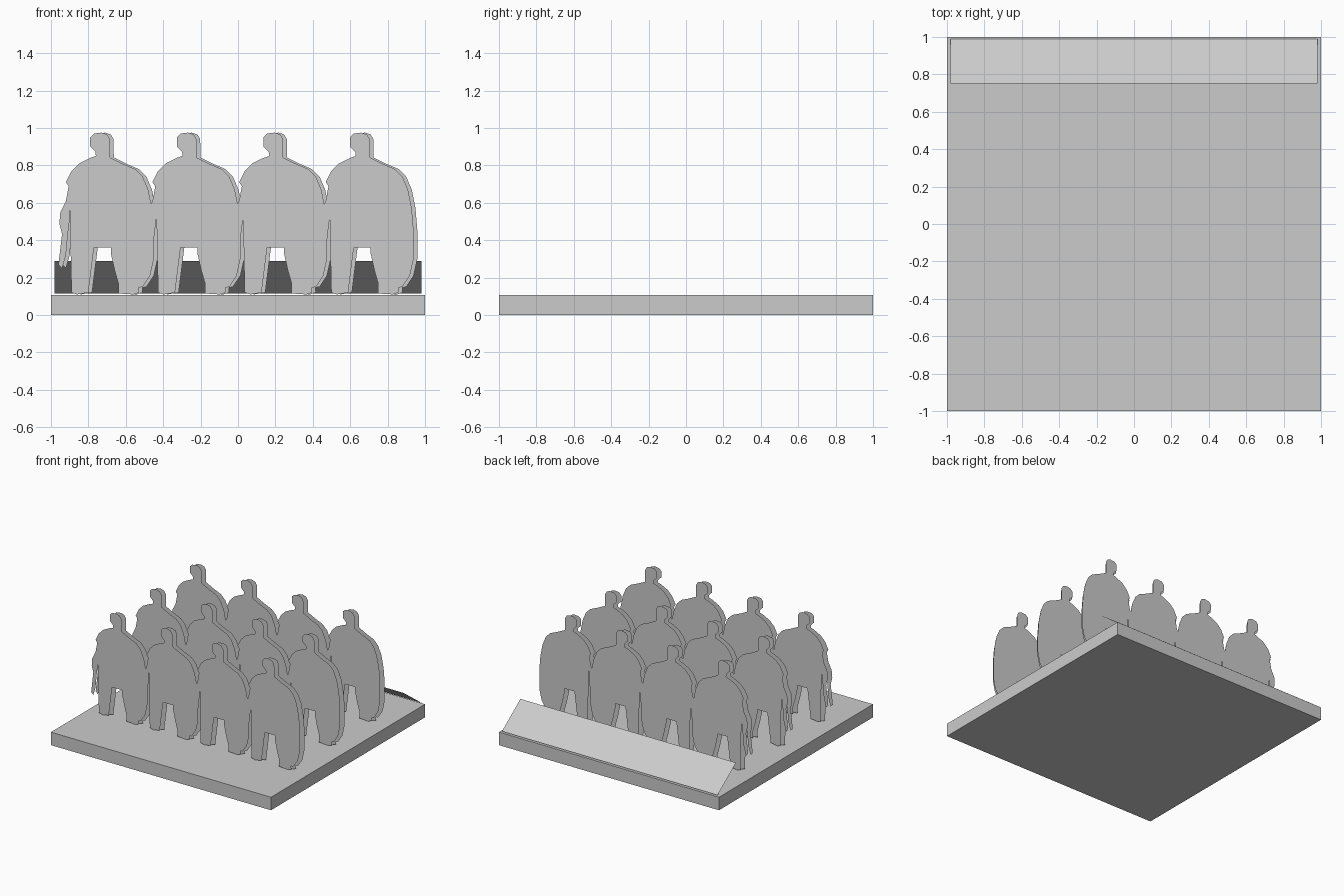
import bpy
import bmesh

cube = bpy.data.objects.get("Cube")
if cube:
    bpy.data.objects.remove(cube, do_unlink=True)

grey = bpy.data.materials.new("plain_grey")
grey.use_nodes = True
colour = (0.6, 0.6, 0.6, 1)
grey.diffuse_color = colour
grey.node_tree.nodes["Principled BSDF"].inputs["Base Color"].default_value = colour


def add_object(name, mesh, location=(0, 0, 0)):
    obj = bpy.data.objects.new(name, mesh)
    obj.location = location
    bpy.context.collection.objects.link(obj)
    return obj


def flat_sheet(name, points):
    """Mesh made of one flat outline."""
    bm = bmesh.new()
    bm.faces.new([bm.verts.new(p) for p in points])
    bmesh.ops.triangulate(bm, faces=bm.faces[:])
    mesh = bpy.data.meshes.new(name)
    bm.to_mesh(mesh)
    bm.free()
    mesh.materials.append(grey)
    return mesh


# Square base
HEIGHT = 0.107
bm = bmesh.new()
bmesh.ops.create_cube(bm, size=2)
for v in bm.verts:
    v.co.z = HEIGHT if v.co.z > 0 else 0
base_mesh = bpy.data.meshes.new("base")
bm.to_mesh(base_mesh)
bm.free()
base_mesh.materials.append(grey)
add_object("base", base_mesh)

# Sloping panel along the back edge
W = 0.98
panel = [(-W, 0.99, 0.115), (W, 0.99, 0.115), (W, 0.75, 0.29), (-W, 0.75, 0.29)]
add_object("back_panel", flat_sheet("back_panel", panel))

# Soldier outline in hundredths, clockwise from the head
head = [(-4, 97), (0, 97.5), (3, 96.5), (4.5, 94), (4.5, 89), (3, 86.5), (3, 85)]
shield = [(7, 83), (11, 81), (13, 79), (18, 78), (22, 74), (25, 67), (27, 57),
          (28, 45), (28, 30), (26, 21), (22, 15), (17, 16), (13, 20), (12, 24)]
left_leg = [(13, 18), (16, 14), (20, 12), (17, 11), (9, 11.5), (9, 17),
            (7, 24), (8, 29), (5, 33), (5, 36)]
right_leg = [(-4, 36), (-5, 31), (-7, 28), (-6, 20), (-7, 12), (-13, 11), (-16, 12),
             (-13, 14), (-11, 19), (-13, 25), (-12, 31), (-15, 35), (-12, 36)]
body_side = [(-14, 42), (-14, 50), (-12, 58), (-12, 63), (-10, 66), (-11, 67.5)]
arm_and_blade = [(-14, 66), (-15, 62), (-17, 58), (-17, 51), (-18, 43), (-19, 32),
                 (-21, 25), (-23, 27), (-21, 43), (-22.5, 49), (-22, 55), (-19, 61),
                 (-17, 68), (-19, 71), (-16, 77), (-12, 81), (-6, 84)]
neck = [(-3, 85), (-3, 87), (-6, 90), (-6, 95)]
outline = head + shield + left_leg + right_leg + body_side + arm_and_blade + neck
soldier = flat_sheet("soldier", [(u / 100, 0, z / 100) for u, z in outline])

# Three ranks of four soldiers, each a front sheet and an offset back sheet
for rank in range(3):
    for file in range(4):
        x = -0.73 + file * 0.463
        y = (rank - 1) * 0.52
        tag = f"{rank + 1}_{file + 1}"
        add_object("soldier_front_" + tag, soldier, (x, y - 0.015, 0))
        add_object("soldier_back_" + tag, soldier, (x + 0.02, y + 0.015, 0))
